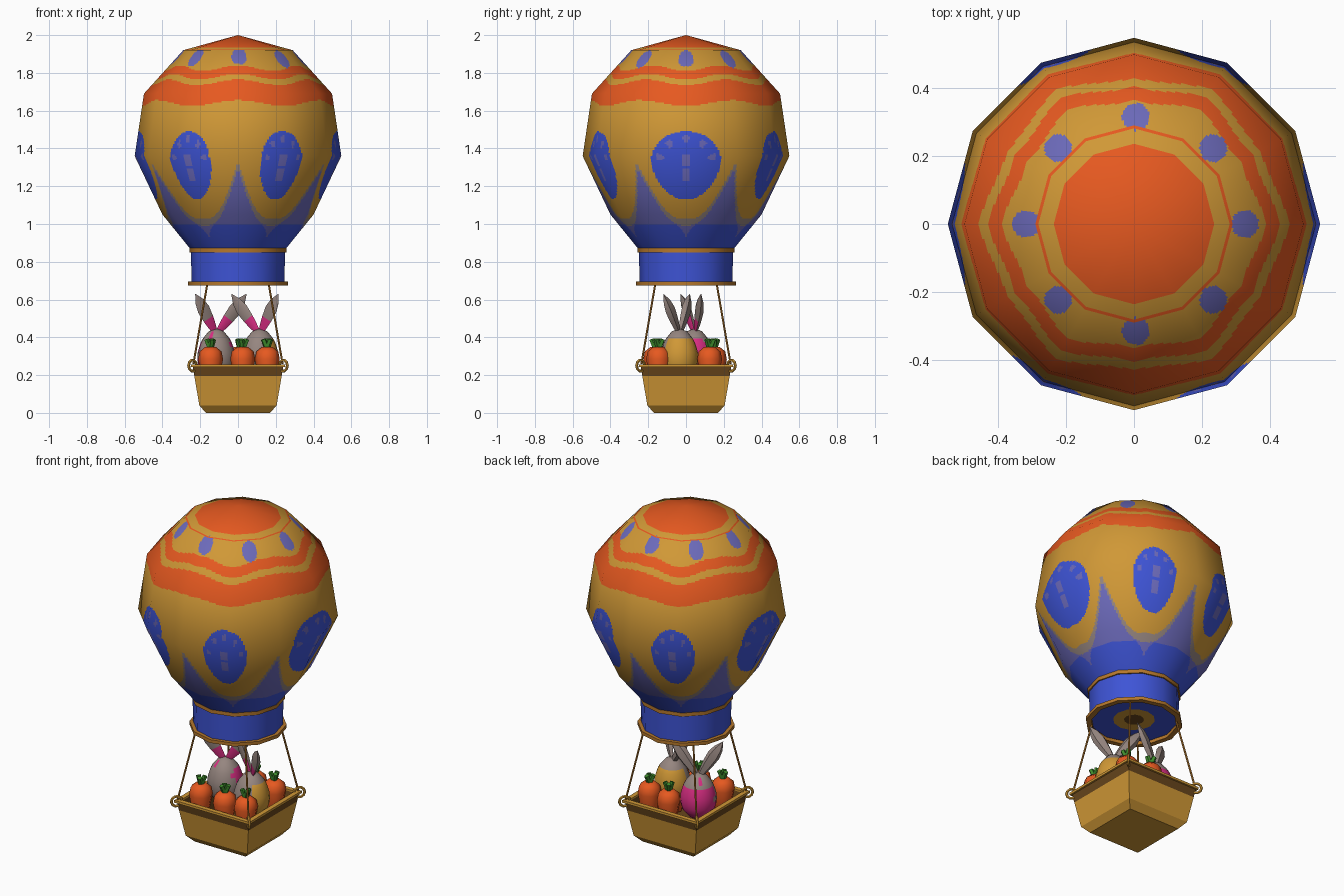
import bpy, bmesh, math, random
from mathutils import Vector

if "Cube" in bpy.data.objects:
    bpy.data.objects.remove(bpy.data.objects["Cube"])

random.seed(4)

# ---------- colours ----------
def lin(c):
    c /= 255
    return c / 12.92 if c <= 0.04045 else ((c + 0.055) / 1.055) ** 2.4

RGB = {"ochre": (208, 152, 54), "orange": (230, 89, 32), "blue": (62, 84, 214),
       "periwinkle": (108, 106, 186), "grey": (150, 134, 128), "pink": (218, 46, 132),
       "green": (62, 140, 44), "brown": (104, 70, 28), "rope": (182, 120, 44)}
MAT = {}
for n, c in RGB.items():
    MAT[n] = bpy.data.materials.new(n)
    MAT[n].diffuse_color = (lin(c[0]), lin(c[1]), lin(c[2]), 1)

def finish(bm, name, mats, rule=None, smooth=None):
    """Turn a bmesh into an object; rule(face) returns a colour name."""
    bmesh.ops.remove_doubles(bm, verts=bm.verts, dist=1e-5)
    bmesh.ops.recalc_face_normals(bm, faces=bm.faces)
    if rule:
        bm.normal_update()
        for f in bm.faces:
            f.material_index = mats.index(rule(f))
    me = bpy.data.meshes.new(name)
    bm.to_mesh(me)
    bm.free()
    for m in mats:
        me.materials.append(MAT[m])
    ob = bpy.data.objects.new(name, me)
    bpy.context.collection.objects.link(ob)
    if smooth:
        bpy.ops.object.select_all(action='DESELECT')
        ob.select_set(True)
        bpy.context.view_layer.objects.active = ob
        bpy.ops.object.shade_smooth_by_angle(angle=math.radians(smooth))
    return ob

def lathe(name, profile, sides, mats, rule=None, smooth=None, turn=0.0, loc=(0, 0, 0), closed=False):
    bm = bmesh.new()
    rings = []
    for r, z in profile:
        rings.append([bm.verts.new((loc[0] + r * math.cos(turn + math.tau * i / sides),
                                    loc[1] + r * math.sin(turn + math.tau * i / sides),
                                    loc[2] + z)) for i in range(sides)])
    pairs = list(zip(rings, rings[1:])) + ([(rings[-1], rings[0])] if closed else [])
    for a, b in pairs:
        for i in range(sides):
            j = (i + 1) % sides
            bm.faces.new((a[i], a[j], b[j], b[i]))
    return finish(bm, name, mats, rule, smooth)

def tube(name, a, b, r, mat, sides=6):
    a, b = Vector(a), Vector(b)
    bm = bmesh.new()
    bmesh.ops.create_cone(bm, cap_ends=True, segments=sides, radius1=r, radius2=r, depth=(b - a).length)
    rot = (b - a).to_track_quat('Z', 'Y')
    for v in bm.verts:
        v.co = rot @ v.co + (a + b) / 2
    return finish(bm, name, [mat], smooth=50)

# ---------- balloon envelope: 12 sides, finely cut so the pattern can be coloured ----------
PROF = [(0.25, 0.865), (0.40, 1.05), (0.547, 1.36), (0.498, 1.69), (0.29, 1.92), (0.0005, 2.0)]
CUTS = [28, 42, 42, 36, 32]
SUB = 26

def seg_normal(i):
    (r0, z0), (r1, z1) = PROF[i], PROF[i + 1]
    return Vector((z1 - z0, r0 - r1)).normalized()

PN = [(seg_normal(max(i - 1, 0)) + seg_normal(min(i, 4))).normalized() for i in range(6)]
PN[5] = Vector((0.0, 1.0))
OVALS = ((27, 13.5), (90, 21), (153, 13.5), (207, 13.5), (270, 21), (330, 13.5))

def paint(p):
    z = p.z
    az = math.degrees(math.atan2(p.x, -p.y)) % 360
    phi = abs((az + 30) % 60 - 30)              # distance from a spike; 30 = under an oval
    if z > 1.935 or 1.9185 < z < 1.9235:        # cap and its thin line
        return "orange"
    if 1.8 < z < 1.94:                          # dots
        k = math.radians(round(az / 45) * 45)
        if math.hypot(p.x - 0.322 * math.sin(k) - 0.005, p.y + 0.315 * math.cos(k)) < 0.04:
            return "periwinkle"
    w = z - 0.015 * math.cos(math.radians(6 * az))   # wavy bands
    if 1.64 < w < 1.75 or 1.78 < w < 1.825:
        return "orange"
    for c, half in OVALS:
        da = (az - c + 180) % 360 - 180
        u, v = da / half, (z - 1.31) / 0.182
        u /= 1 + 0.04 * v
        e = math.hypot(u, v)
        if e < 1:                               # oval with small central and petal marks
            ang = math.degrees(math.atan2(v, u))
            centre = abs(da) < 2.4 and (1.23 < z < 1.29 or 1.305 < z < 1.365)
            petal = 0.66 < e < 0.86 and ang > -10 and abs(ang % 36 - 18) < 6
            return "periwinkle" if centre or petal else "blue"
    t = 1 - phi / 30                            # concave spikes over blue arches
    edge = 1.005 + 0.305 * t ** 2.9
    if z < 0.9 + 0.1 * min(1, t * 3) ** 0.4:
        return "blue"
    if z < edge - 0.012:
        return "periwinkle"
    return "grey" if z < edge + 0.022 else "ochre"

bm = bmesh.new()
rings, normals = [], []
for s in range(5):
    for k in range(CUTS[s] + (s == 4)):
        t = k / CUTS[s]
        r = PROF[s][0] * (1 - t) + PROF[s + 1][0] * t
        z = PROF[s][1] * (1 - t) + PROF[s + 1][1] * t
        n = PN[s] * (1 - t) + PN[s + 1] * t
        ring = []
        for i in range(12 * SUB):
            a0 = math.tau * (i // SUB) / 12
            a1, u = a0 + math.tau / 12, (i % SUB) / SUB
            d = Vector((math.cos(a0), math.sin(a0), 0)).lerp(Vector((math.cos(a1), math.sin(a1), 0)), u)
            ring.append(bm.verts.new((d.x * r, d.y * r, z)))
            d.normalize()
            normals.append(Vector((d.x * n.x, d.y * n.x, n.y)).normalized())
        rings.append(ring)
names = ["ochre", "orange", "blue", "periwinkle", "grey"]
for a, b in zip(rings, rings[1:]):
    for i in range(12 * SUB):
        j = (i + 1) % (12 * SUB)
        f = bm.faces.new((a[i], a[j], b[j], b[i]))
        f.smooth = True
        f.material_index = names.index(paint(f.calc_center_median()))
me = bpy.data.meshes.new("balloon_envelope")
bm.to_mesh(me)
bm.free()
for n in names:
    me.materials.append(MAT[n])
me.normals_split_custom_set_from_vertices(normals)
bpy.context.collection.objects.link(bpy.data.objects.new("balloon_envelope", me))

# ---------- neck, trim rings and underside ----------
lathe("neck", [(0.245, 0.69), (0.25, 0.865)], 12, ["blue"], smooth=40)
for name, ri, ro, z0, z1 in (("neck_upper_ring", 0.245, 0.257, 0.85, 0.872), ("neck_lower_ring", 0.235, 0.266, 0.675, 0.695)):
    lathe(name, [(ri, z0), (ro, z0), (ro, z1), (ri, z1)], 12, ["rope"], smooth=40, closed=True)

def under(f):
    c = f.calc_center_median()
    r = math.hypot(c.x, c.y)
    return "brown" if r < 0.05 else "ochre" if r < 0.11 else "blue"
lathe("neck_underside", [(0, 0.7), (0.055, 0.7), (0.115, 0.7), (0.245, 0.7)], 12, ["blue", "ochre", "brown"], under)

# ---------- basket ----------
Q = math.sqrt(2)
def basket_rule(f):
    c = f.calc_center_median()
    inside = f.normal.x * c.x + f.normal.y * c.y < -1e-4 or (f.normal.z > 0.9 and c.z < 0.1)
    return "brown" if inside or c.z > 0.2 else "ochre"
lathe("basket", [(0, 0), (0.17 * Q, 0), (0.205 * Q, 0.04), (0.231 * Q, 0.195), (0.24 * Q, 0.247),
                 (0.222 * Q, 0.247), (0.195 * Q, 0.06), (0, 0.06)], 4, ["ochre", "brown"], basket_rule, turn=math.pi / 4)
lathe("basket_rim", [(0.222 * Q, 0.243), (0.25 * Q, 0.243), (0.25 * Q, 0.257), (0.222 * Q, 0.257)],
      4, ["ochre"], turn=math.pi / 4, closed=True)

# ---------- ropes and corner loops ----------
for sx in (-1, 1):
    for sy in (-1, 1):
        tube("rope", (sx * 0.236, sy * 0.236, 0.26), (sx * 0.163, sy * 0.163, 0.68), 0.0055, "rope")
        bpy.ops.mesh.primitive_torus_add(major_segments=10, minor_segments=6, major_radius=0.03, minor_radius=0.008,
                                         location=(sx * 0.24, sy * 0.24, 0.25),
                                         rotation=(math.pi / 2, 0, sx * sy * math.pi / 4))
        bpy.context.object.name = "corner_loop"
        bpy.context.object.data.materials.append(MAT["ochre"])

# ---------- eggs with ears ----------
EGG = [(0, 0.18), (0.055, 0.19), (0.088, 0.23), (0.097, 0.26), (0.1, 0.29), (0.098, 0.32), (0.09, 0.35),
       (0.081, 0.375), (0.07, 0.395), (0.04, 0.432), (0, 0.447)]

def egg(name, x, y, colour, top, belly_dir, belly, specks, front, tips):
    front, belly_dir = Vector(front).normalized(), Vector(belly_dir).normalized()
    def rule(f):
        c = f.calc_center_median()
        if c.z < top and f.normal.dot(belly_dir) < belly:
            return colour
        return "pink" if c.z < 0.42 and random.random() < specks else "grey"
    lathe(name, EGG, 20, sorted({"grey", "pink", colour}), rule, smooth=60, loc=(x, y, 0))
    for tx, ty in tips:                         # leaf-shaped ear, pink inside
        start, tip = Vector((x, y, 0.415)), Vector((tx, ty, 0.63))
        base = start.lerp(tip, 0.05)
        axis = tip - base
        up = axis.normalized()
        side = up.cross(front).normalized()
        face = up.cross(side)
        if face.dot(front) < 0:
            face = -face
        bm = bmesh.new()
        rows = []
        for t, w in ((0, 0.014), (0.2, 0.025), (0.36, 0.031), (0.6, 0.036), (0.8, 0.026), (1, 0.001)):
            p = base + axis * t
            rows.append([bm.verts.new(p + side * w * a + face * w * b) for a, b in
                         ((1, 0.1), (0.6, 0.25), (-0.6, 0.25), (-1, 0.1), (-0.6, -0.6), (0.6, -0.6))])
        for a, b in zip(rows, rows[1:]):
            for i in range(6):
                bm.faces.new((a[i], a[(i + 1) % 6], b[(i + 1) % 6], b[i]))
        bm.faces.new(rows[0])
        def ear_rule(f, base=base, axis=axis, face=face):
            t = (f.calc_center_median() - base).dot(axis) / axis.length_squared
            return "pink" if f.normal.dot(face) > 0.8 and t < 0.33 else "grey"
        finish(bm, "ear", ["grey", "pink"], ear_rule, smooth=45)

egg("egg_left", -0.115, 0.045, "pink", 0.365, (-0.15, -1, 0), 0.3, 0.08,
    (0.4, -0.9, 0), ((-0.226, -0.03), (0.045, 0.08)))
egg("egg_right", 0.115, -0.035, "ochre", 0.39, (-0.5, -0.85, 0), 0.4, 0.0,
    (-0.5, -0.85, 0), ((0.214, -0.12), (-0.035, 0.02)))

# ---------- carrots ----------
for x, y in ((-0.145, -0.145), (0.025, -0.16), (0.155, -0.145), (0.155, 0.125), (0.01, 0.15)):
    lathe("carrot", [(0, 0.06), (0.02, 0.07), (0.05, 0.2), (0.066, 0.285), (0.058, 0.325), (0.03, 0.348), (0, 0.345)],
          8, ["orange"], smooth=50, loc=(x, y, 0))
    for k in range(3):                          # leaf stalks
        a = k * math.tau / 3 + x * 9
        tube("carrot_leaf", (x, y, 0.335), (x + 0.022 * math.cos(a), y + 0.022 * math.sin(a), 0.39), 0.014, "green", 5)

for m in bpy.data.materials:
    if m.users and not m.is_grease_pencil:
        m.use_nodes = True
        m.node_tree.nodes["Principled BSDF"].inputs["Base Color"].default_value = m.diffuse_color
